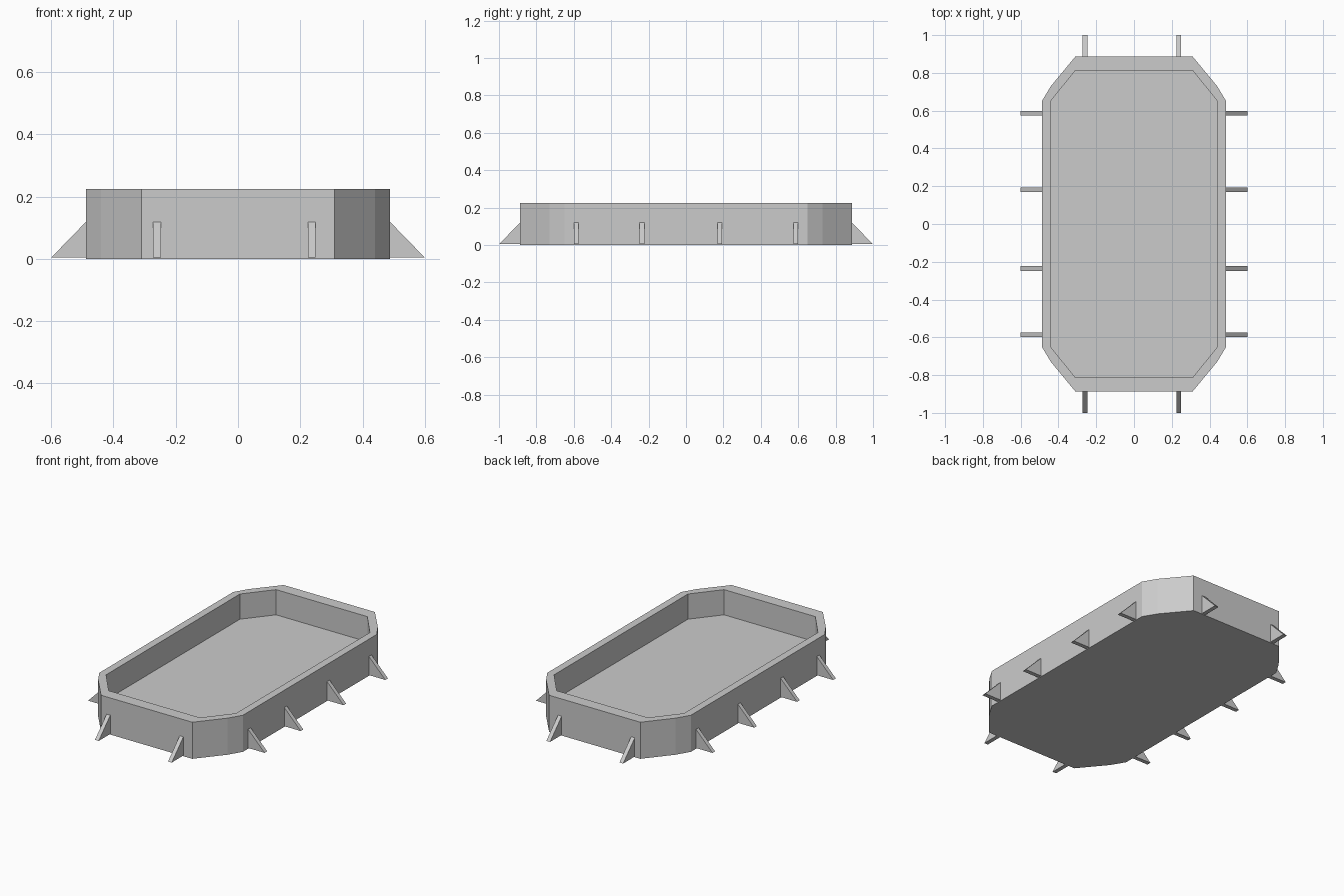
import bpy
import bmesh

cube = bpy.data.objects.get("Cube")
if cube:
    bpy.data.objects.remove(cube, do_unlink=True)

grey = bpy.data.materials.new("plain_grey")
grey.use_nodes = True
colour = (0.6, 0.6, 0.6, 1)
grey.diffuse_color = colour
grey.node_tree.nodes["Principled BSDF"].inputs["Base Color"].default_value = colour

HEIGHT, FLOOR = 0.225, 0.07


def make_object(name, bm):
    bmesh.ops.recalc_face_normals(bm, faces=bm.faces)
    mesh = bpy.data.meshes.new(name)
    bm.to_mesh(mesh)
    bm.free()
    mesh.materials.append(grey)
    obj = bpy.data.objects.new(name, mesh)
    bpy.context.collection.objects.link(obj)
    return obj


def mirrored_loop(corner):
    """Repeat one corner's points around all four quadrants."""
    back = corner + [(-x, y) for x, y in reversed(corner)]
    return back + [(-x, -y) for x, y in back]


# Basin: outer wall, rim, inner wall, raised floor and flat underside
outer = mirrored_loop([(0.488, 0.65), (0.44, 0.73), (0.31, 0.887)])
inner = mirrored_loop([(0.442, 0.65), (0.442, 0.65), (0.31, 0.813)])
bm = bmesh.new()
rings = [[bm.verts.new((x, y, z)) for x, y in loop]
         for loop, z in ((outer, 0), (outer, HEIGHT), (inner, HEIGHT), (inner, FLOOR))]
count = len(outer)
for low, high in zip(rings, rings[1:]):
    for i in range(count):
        j = (i + 1) % count
        bm.faces.new((low[i], low[j], high[j], high[i]))
bm.faces.new(rings[0])
bm.faces.new(rings[-1])
bmesh.ops.remove_doubles(bm, verts=bm.verts, dist=0.0001)
make_object("basin", bm)


# Triangular braces standing against the outer wall
def brace(name, wall, tip, offset, along_x):
    bm = bmesh.new()
    sides = []
    for t in (offset - 0.0125, offset + 0.0125):
        profile = ((wall, 0.004), (tip, 0.004), (wall, 0.12))
        sides.append([bm.verts.new((d, t, z) if along_x else (t, d, z))
                      for d, z in profile])
    a, b = sides
    bm.faces.new(a)
    bm.faces.new(b)
    for i in range(3):
        j = (i + 1) % 3
        bm.faces.new((a[i], a[j], b[j], b[i]))
    make_object(name, bm)


for sign, side, end in ((1, "left", "back"), (-1, "right", "front")):
    for n, y in enumerate((-0.586, -0.235, 0.181, 0.587), 1):
        brace(f"{side}_brace_{n}", sign * 0.487, sign * 0.6, y, True)
    for n, x in enumerate((-0.26, 0.237), 1):
        brace(f"{end}_brace_{n}", sign * 0.886, sign, x, False)
